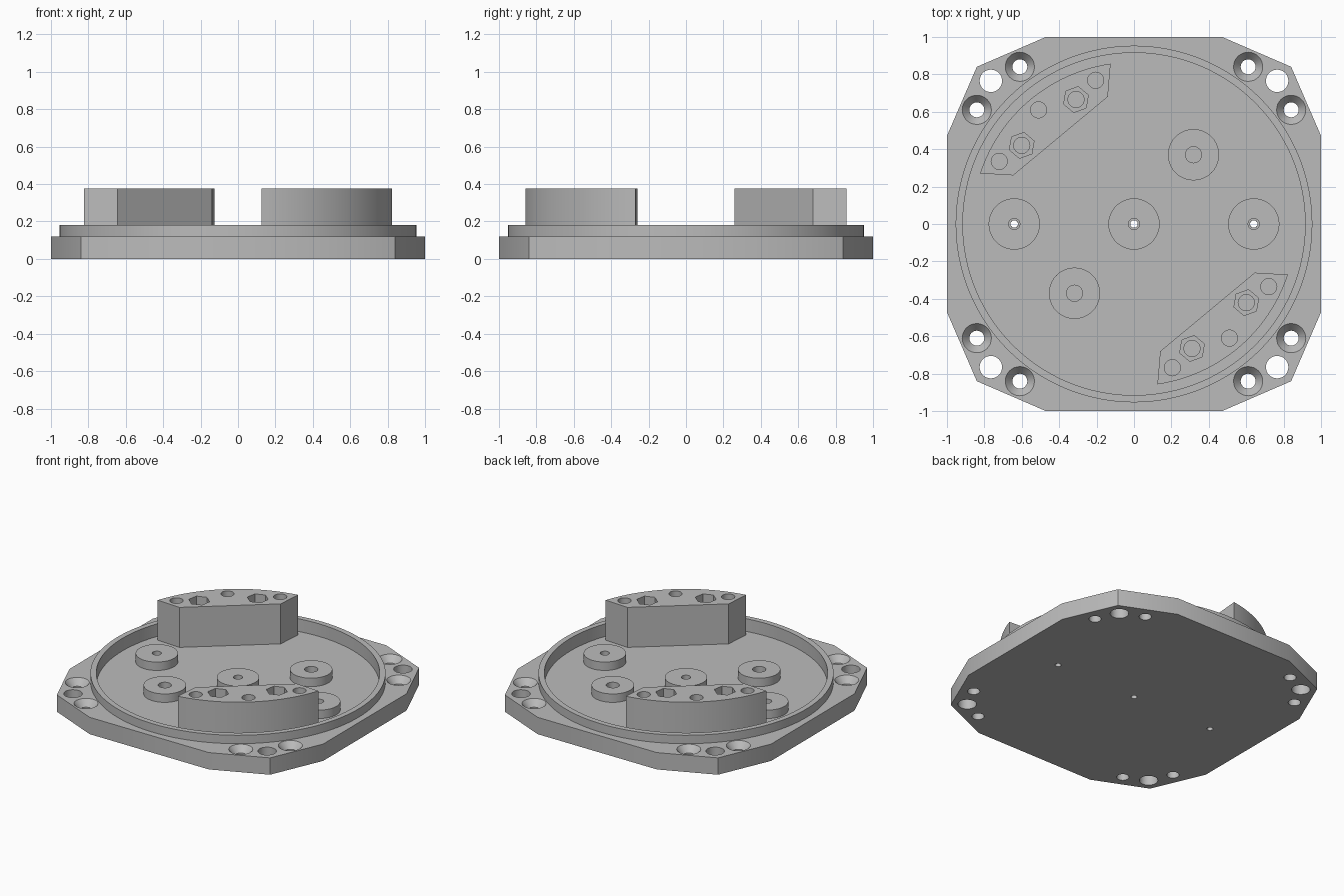
import bpy, bmesh, math
from math import cos, sin, pi, radians

if "Cube" in bpy.data.objects:
    bpy.data.objects.remove(bpy.data.objects["Cube"])

grey = bpy.data.materials.new("machined_grey")
grey.use_nodes = True
colour = (0.5, 0.5, 0.5, 1)
grey.diffuse_color = colour
grey.node_tree.nodes["Principled BSDF"].inputs["Base Color"].default_value = colour

FLOOR, PLATE_TOP, RIM_TOP, BOSS_TOP, BLOCK_TOP = 0.09, 0.12, 0.18, 0.15, 0.375


def finish_mesh(name, bm):
    bmesh.ops.recalc_face_normals(bm, faces=bm.faces)
    mesh = bpy.data.meshes.new(name)
    bm.to_mesh(mesh)
    bm.free()
    mesh.materials.append(grey)
    obj = bpy.data.objects.new(name, mesh)
    bpy.context.collection.objects.link(obj)
    return obj


def prism(name, outline, z0, z1):
    bm = bmesh.new()
    face = bm.faces.new([bm.verts.new((x, y, z0)) for x, y in outline])
    top = bmesh.ops.extrude_face_region(bm, geom=[face])
    verts = [v for v in top["geom"] if isinstance(v, bmesh.types.BMVert)]
    bmesh.ops.translate(bm, verts=verts, vec=(0, 0, z1 - z0))
    return finish_mesh(name, bm)


def ngon(x, y, r, sides, turn=0):
    return [(x + r * cos(turn + 2 * pi * i / sides), y + r * sin(turn + 2 * pi * i / sides))
            for i in range(sides)]


def disc(name, x, y, r, z0, z1, sides=32):
    return prism(name, ngon(x, y, r, sides), z0, z1)


def lathe(name, x, y, profile, capped, sides=32):
    """Revolve (radius, height) points; capped solids get end faces, others close as a ring."""
    bm = bmesh.new()
    rings = [[bm.verts.new((px, py, z)) for px, py in ngon(x, y, r, sides)] for r, z in profile]
    pairs = list(zip(rings, rings[1:]))
    if capped:
        bm.faces.new(rings[0])
        bm.faces.new(rings[-1])
    else:
        pairs.append((rings[-1], rings[0]))
    for a, b in pairs:
        for i in range(sides):
            j = (i + 1) % sides
            bm.faces.new((a[i], a[j], b[j], b[i]))
    return finish_mesh(name, bm)


def combine(obj, tool, operation="DIFFERENCE"):
    tool.hide_render = True
    bpy.context.view_layer.objects.active = obj
    mod = obj.modifiers.new("shape", "BOOLEAN")
    mod.operation, mod.solver, mod.object = operation, "EXACT", tool
    bpy.ops.object.modifier_apply(modifier=mod.name)
    bpy.data.objects.remove(tool)


def smooth(obj):
    bpy.ops.object.select_all(action="DESELECT")
    obj.select_set(True)
    bpy.context.view_layer.objects.active = obj
    bpy.ops.object.shade_smooth_by_angle(angle=radians(25))


# Base plate with chamfered corners, raised rim and recessed floor
corner = [(1, 0.47), (0.84, 0.84), (0.47, 1)]
outline = []
for q in range(4):
    for x, y in corner:
        outline.append([(x, y), (-y, x), (-x, -y), (y, -x)][q])
base = prism("base_plate", outline, 0, PLATE_TOP)
combine(base, disc("rim", 0, 0, 0.953, 0.05, RIM_TOP, 128), "UNION")
combine(base, disc("recess", 0, 0, 0.915, FLOOR, 0.5, 128))

# Corner mounting holes: one plain between two countersunk
sink = [(0.04, -0.1), (0.04, 0.075), (0.078, PLATE_TOP), (0.078, 0.3)]
for sx in (-1, 1):
    for sy in (-1, 1):
        combine(base, disc("hole", sx * 0.765, sy * 0.765, 0.06, -0.1, 0.3))
        for x, y in ((0.61, 0.84), (0.84, 0.61)):
            combine(base, lathe("countersink", sx * x, sy * y, sink, True))

# Round bosses: three drilled through the plate, two with wider blind holes
for n, x in enumerate((-0.64, 0, 0.64)):
    combine(base, disc("drill", x, 0, 0.02, -0.1, 0.3, 20))
    stepped = [(0.137, FLOOR), (0.137, BOSS_TOP), (0.03, BOSS_TOP), (0.03, 0.11),
               (0.02, 0.11), (0.02, FLOOR)]
    smooth(lathe(f"drilled_boss_{n + 1}", x, 0, stepped, False, 40))
for n, s in enumerate((-1, 1)):
    plain = [(0.137, FLOOR), (0.137, BOSS_TOP), (0.043, BOSS_TOP), (0.043, FLOOR)]
    smooth(lathe(f"blind_boss_{n + 1}", s * 0.318, s * 0.37, plain, False, 40))
smooth(base)

# Two curved clamp blocks, the second turned half way round
start, end = radians(161.8), radians(98.3)
arc = [(0.866 * cos(a), 0.866 * sin(a))
       for a in (start + (end - start) * i / 24 for i in range(25))]
for name, s in (("back_clamp_block", 1), ("front_clamp_block", -1)):
    shape = [(s * x, s * y) for x, y in arc + [(-0.14, 0.68), (-0.645, 0.26)]]
    block = prism(name, shape, FLOOR, BLOCK_TOP)
    for x, y in ((-0.205, 0.768), (-0.51, 0.61), (-0.72, 0.335)):
        combine(block, disc("pin_hole", s * x, s * y, 0.043, FLOOR + 0.05, 0.5))
    # Hexagonal nut pockets with a round hole below
    for x, y in ((-0.31, 0.665), (-0.6, 0.42)):
        combine(block, prism("nut_pocket", ngon(s * x, s * y, 0.07, 6, radians(20)), 0.28, 0.5))
        combine(block, disc("bolt_hole", s * x, s * y, 0.043, FLOOR + 0.05, 0.5))
    smooth(block)
